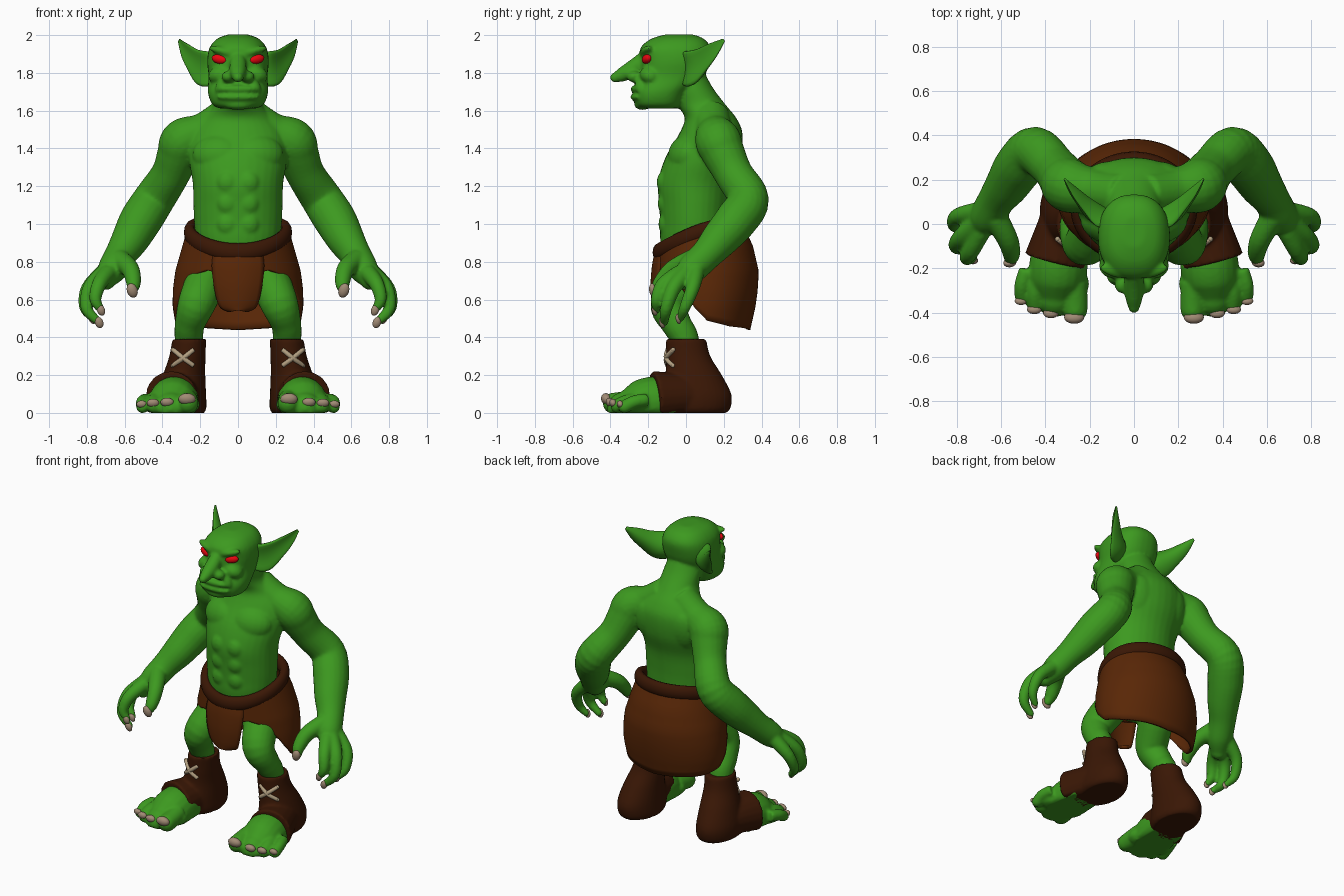
import bpy, bmesh
from math import sin, cos, pi, radians, copysign
from mathutils import Vector, Matrix, Euler

cube = bpy.data.objects.get("Cube")
if cube:
    bpy.data.objects.remove(cube)


def material(name, rgb):
    m = bpy.data.materials.new(name)
    m.use_nodes = True
    m.diffuse_color = (*rgb, 1)
    m.node_tree.nodes["Principled BSDF"].inputs["Base Color"].default_value = (*rgb, 1)
    return m


GREEN = material("green skin", (0.046, 0.32, 0.014))
BROWN = material("brown leather", (0.1, 0.02, 0.002))
DARK = material("dark leather", (0.042, 0.0085, 0.0015))
NAIL = material("nail", (0.36, 0.26, 0.18))
LACE = material("lace", (0.45, 0.35, 0.22))
RED = material("red eye", (0.82, 0.002, 0.005))


def spline(rows, n=5):
    """Catmull-Rom through rows of numbers."""
    rows = [Vector(r) for r in rows]
    p = [rows[0]] + rows + [rows[-1]]
    out = []
    for i in range(1, len(p) - 2):
        a, b, c, d = p[i - 1:i + 3]
        for k in range(n):
            t = k / n
            out.append(b + (c - a) * (t / 2) + (a * 2 - b * 5 + c * 4 - d) * (t * t / 2)
                       + (b * 3 - a - c * 3 + d) * (t ** 3 / 2))
    return out + [rows[-1]]


def lerp(table, x):
    for (x0, *a), (x1, *b) in zip(table, table[1:]):
        if x <= x1:
            t = max(0, (x - x0) / (x1 - x0))
            return [p + (q - p) * t for p, q in zip(a, b)]
    return table[-1][1:]


def skin(bm, rings, caps=True, loop=False, closed=True):
    vs = [[bm.verts.new(p) for p in r] for r in rings]
    n = len(vs[0])
    for i in range(len(vs) if loop else len(vs) - 1):
        a, b = vs[i], vs[(i + 1) % len(vs)]
        for j in range(n if closed else n - 1):
            k = (j + 1) % n
            bm.faces.new((a[j], a[k], b[k], b[j]))
    if caps:
        bm.faces.new(vs[0])
        bm.faces.new(vs[-1])


def blob(bm, c, r, rot=(0, 0, 0)):
    e = Euler([radians(a) for a in rot]).to_matrix().to_4x4()
    bmesh.ops.create_uvsphere(bm, u_segments=20, v_segments=12, radius=1,
                              matrix=Matrix.Translation(c) @ e @ Matrix.Diagonal((*r, 1)))


def tube(bm, rows, ref=(1, 0, 0), thin=1.0, cup=0.0, tip=True):
    """Round limb through (x, y, z, radius) rows; thin and cup shape the section."""
    pts = spline(rows)
    rings = []
    for i, p in enumerate(pts):
        t = (pts[min(i + 1, len(pts) - 1)] - pts[max(i - 1, 0)]).xyz.normalized()
        u = t.cross(Vector(ref)).normalized()
        v = u.cross(t)
        ring = []
        for k in range(20):
            a = k * pi / 10
            ring.append(p.xyz + v * p[3] * sin(a)
                        + u * p[3] * (thin * cos(a) + cup * (sin(a) ** 2 - 0.5)))
        rings.append(ring)
    skin(bm, rings)
    if tip:
        blob(bm, pts[-1].xyz, [pts[-1][3]] * 3)


def column(bm, rows, power=1.0):
    """Upright form from (z, y, x radius, y radius[, x]) rows; low power is boxier."""
    def bend(v):
        return copysign(abs(v) ** power, v)
    rings = []
    for z, y, rx, ry, x in spline([r if len(r) == 5 else (*r, 0) for r in rows]):
        rings.append([(x + rx * bend(sin(k * pi / 16)), y - ry * bend(cos(k * pi / 16)), z)
                      for k in range(32)])
    skin(bm, rings)


def mirror(bm):
    new = bmesh.ops.duplicate(bm, geom=bm.verts[:] + bm.edges[:] + bm.faces[:])["geom"]
    for v in new:
        if isinstance(v, bmesh.types.BMVert):
            v.co.x = -v.co.x


def finish(bm, name, mat, voxel=0, solid=0, smooth=4):
    for v in bm.verts:
        v.co.z = max(v.co.z, 0)
    bmesh.ops.recalc_face_normals(bm, faces=bm.faces)
    for f in bm.faces:
        f.smooth = True
    me = bpy.data.meshes.new(name)
    bm.to_mesh(me)
    bm.free()
    me.materials.append(mat)
    ob = bpy.data.objects.new(name, me)
    bpy.context.collection.objects.link(ob)
    if voxel:
        m = ob.modifiers.new("fuse", "REMESH")
        m.mode, m.voxel_size, m.use_smooth_shade = "VOXEL", voxel, True
        m = ob.modifiers.new("soften", "SMOOTH")
        m.factor, m.iterations = 0.5, smooth
    if solid:
        m = ob.modifiers.new("thickness", "SOLIDIFY")
        m.thickness, m.offset = solid, 0


# Limbs, hands and feet, built on the left and mirrored
body = bmesh.new()
tube(body, [(.06, .13, 1.57, .1), (.18, .15, 1.49, .1), (.285, .17, 1.44, .122),
            (.315, .2, 1.37, .114), (.36, .255, 1.26, .102), (.445, .33, 1.13, .11),
            (.515, .265, 1.02, .112), (.57, .18, .92, .1), (.62, .11, .84, .084),
            (.665, .03, .76, .078), (.7, -.02, .7, .05)])
fingers = [[(.625, .03, .81, .055), (.57, -.07, .76, .048), (.553, -.135, .69, .04), (.56, -.16, .65, .028)],
           [(.69, -.03, .74, .046), (.735, -.12, .68, .039), (.755, -.155, .6, .032), (.725, -.155, .545, .021)],
           [(.71, 0, .74, .046), (.785, -.065, .66, .039), (.8, -.105, .55, .032), (.735, -.115, .48, .022)],
           [(.705, .055, .75, .045), (.795, .035, .66, .037), (.812, -.005, .56, .03), (.77, -.03, .5, .02)]]
for f in fingers:
    tube(body, f)
tube(body, [(.13, .07, .82, .12), (.165, .015, .71, .11), (.218, -.09, .58, .1),
            (.255, -.05, .47, .08), (.26, -.01, .4, .076), (.265, .01, .28, .07)])
tube(body, [(.33, -.06, .07, .12), (.34, -.18, .06, .132), (.35, -.26, .035, .125),
            (.355, -.33, .02, .09)])
blob(body, (.355, -.27, .045), (.155, .1, .07))
toes = [(.265, -.385, .056), (.37, -.375, .043), (.445, -.36, .04), (.505, -.325, .035)]
for x, y, r in toes:
    tube(body, [(x * .9 + .03, y + .12, .07, r), (x, y + .05, .058, r), (x, y, r * .9, r)])

# Muscles and face halves
blob(body, (.11, -.005, 1.37), (.135, .085, .105), (-20, 0, 15))
blob(body, (.13, .222, 1.4), (.1, .055, .13), (-10, 0, -12))
for z, y in ((1.22, -.115), (1.11, -.11), (1.0, -.106)):
    blob(body, (.055, y, z), (.058, .04, .062))
blob(body, (.08, -.212, 1.915), (.08, .03, .022), (0, -14, 14))
blob(body, (.1, -.19, 1.79), (.06, .055, .045), (0, 20, 20))
blob(body, (.05, -.275, 1.78), (.038, .04, .03))
blob(body, (.09, -.24, 1.735), (.024, .03, .05), (0, -30, 0))
mirror(body)

# Torso, neck and head
column(body, [(.7, .05, .18, .15), (.9, .045, .22, .18), (1.0, .045, .232, .182),
              (1.1, .045, .236, .187), (1.22, .05, .24, .198), (1.35, .09, .26, .2),
              (1.48, .132, .25, .167), (1.56, .13, .19, .137), (1.63, .083, .13, .128),
              (1.72, .03, .118, .113), (1.8, 0, .1, .1)])
column(body, [(1.612, -.14, .1, .1), (1.635, -.145, .138, .125), (1.7, -.13, .16, .145),
              (1.78, -.075, .156, .17), (1.86, -.057, .163, .182), (1.93, -.055, .152, .187),
              (1.98, -.045, .112, .14), (2.004, -.035, .05, .07)], power=.85)
tube(body, [(0, -.2, 1.9, .035), (0, -.265, 1.835, .045), (0, -.33, 1.795, .04), (0, -.375, 1.775, .027)])
blob(body, (0, -.255, 1.715), (.115, .04, .022))
blob(body, (0, -.25, 1.672), (.115, .045, .023))
blob(body, (0, -.23, 1.632), (.08, .045, .028))
finish(body, "body", GREEN, voxel=0.0095, smooth=5)

# Ears
bm = bmesh.new()
tube(bm, [(.12, 0, 1.815, .08), (.172, .03, 1.825, .095), (.228, .088, 1.868, .066),
          (.275, .145, 1.92, .042), (.312, .2, 1.973, .01)], ref=(0, 0, 1), thin=.42, cup=.45, tip=False)
mirror(bm)
finish(bm, "ears", GREEN)

# Eyes
bm = bmesh.new()
blob(bm, (.098, -.208, 1.873), (.044, .022, .025), (0, -10, 20))
mirror(bm)
finish(bm, "eyes", RED)

# Nails on fingers and toes
bm = bmesh.new()
for f in fingers:
    x, y, z, r = f[-1]
    blob(bm, (x, y - r * .5, z - .002), (r, r * .75, r * 1.4), (10, 20, 0))
for x, y, r in toes:
    blob(bm, (x + .005, y - r * .64, r * 1.3), (r * .82, r * .5, r * .58), (30, 0, 0))
mirror(bm)
finish(bm, "nails", NAIL)

# Boots
bm = bmesh.new()
column(bm, [(0, .05, .115, .165, .293), (.03, .05, .128, .187, .295), (.1, .05, .127, .19, .296),
            (.2, .04, .112, .15, .285), (.3, .012, .096, .117, .268), (.39, 0, .09, .107, .258)])
tube(bm, [(.3, .1, .09, .1), (.32, -.02, .09, .12), (.355, -.168, .08, .142)], tip=False)
mirror(bm)
finish(bm, "boots", DARK, voxel=0.01, smooth=3)

# Crossed laces
bm = bmesh.new()
for a, b in ((.25, .335), (.335, .25)):
    tube(bm, [(.235, -.097, a, .012), (.29, -.104, .29, .013), (.345, -.068, b, .012)])
mirror(bm)
finish(bm, "laces", LACE)


def belt_z(a):
    return .925 - .075 * cos(a) + .03 * sin(a) ** 2


# Belt roll
bm = bmesh.new()
rings = []
for i in range(64):
    a = i * pi / 32
    rings.append([((.255 + .032 * cos(b)) * sin(a), .075 - (.22 + .032 * cos(b)) * cos(a),
                   belt_z(a) + .048 * sin(b)) for b in (k * pi / 6 for k in range(12))])
skin(bm, rings, caps=False, loop=True)
finish(bm, "belt", DARK)

# Skirt: height -> side radius, front y, back y; angle from front -> hem height
SHAPE = [(.44, .315, -.11, .33), (.56, .336, -.13, .357), (.65, .335, -.14, .37),
         (.75, .322, -.15, .375), (.88, .285, -.15, .345), (1.0, .25, -.14, .29)]
HEM = [(0, .72), (30, .755), (42, .735), (57, .67), (75, .555), (90, .49), (120, .46), (180, .44)]
bm = bmesh.new()
rings = []
for j in range(15):
    ring = []
    for i in range(96):
        a = i * pi / 48
        hem = lerp(HEM, min(i, 96 - i) * 3.75)[0]
        z = belt_z(a) + (hem - belt_z(a)) * j / 14
        rx, front, back = lerp(SHAPE, z)
        ring.append((rx * sin(a), (front + back) / 2 - (back - front) / 2 * cos(a), z))
    rings.append(ring)
skin(bm, rings, caps=False)
finish(bm, "skirt", BROWN, solid=.02)

# Front flap
bm = bmesh.new()
rows = spline([(.85, .125, -.155), (.78, .135, -.17), (.68, .125, -.178), (.6, .108, -.175),
               (.56, .088, -.17), (.543, .05, -.168)], 4)
skin(bm, [[(w * k / 6, y + .035 * (k / 6) ** 2, z) for k in range(-6, 7)] for z, w, y in rows],
     caps=False, closed=False)
finish(bm, "front_flap", BROWN, solid=.02)
